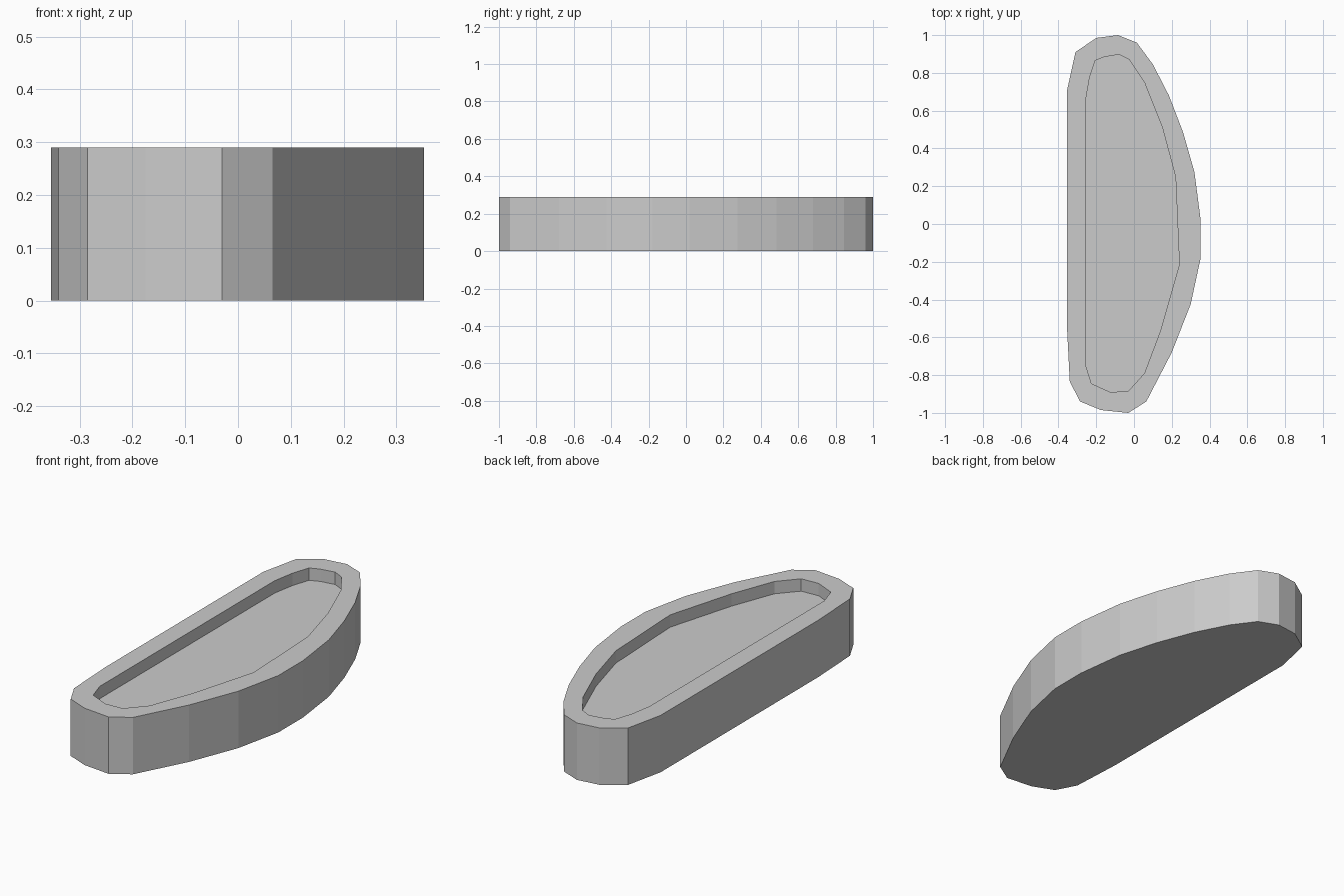
import bpy, bmesh

if "Cube" in bpy.data.objects:
    bpy.data.objects.remove(bpy.data.objects["Cube"])

HEIGHT, FLOOR = 0.29, 0.227

# Outer D-shaped outline and recess outline, both clockwise from the flat side's back end
OUTER = [(-.354, .71), (-.31, .91), (-.20, .985), (-.085, 1), (.015, .96), (.10, .845),
         (.185, .68), (.26, .485), (.32, .275), (.353, .02), (.353, -.18), (.30, -.425),
         (.20, -.68), (.065, -.94), (-.03, -1), (-.175, -.985), (-.285, -.94),
         (-.34, -.835), (-.354, -.56)]
INNER = [(-.255, .66), (-.235, .775), (-.205, .865), (-.155, .885), (-.08, .897),
         (-.025, .87), (.055, .75), (.15, .51), (.22, .25), (.24, -.215), (.14, -.565),
         (.055, -.79), (-.03, -.885), (-.125, -.89), (-.225, -.845), (-.255, -.75)]

bm = bmesh.new()


def ring(points, z):
    return [bm.verts.new((x, y, z)) for x, y in points]


def walls(a, b):
    for i in range(len(a)):
        j = (i + 1) % len(a)
        bm.faces.new((a[i], a[j], b[j], b[i]))


def loop_edges(r):
    return [bm.edges.get((r[i - 1], r[i])) for i in range(len(r))]


# Outer wall and underside
bottom, top = ring(OUTER, 0), ring(OUTER, HEIGHT)
walls(bottom, top)
bm.faces.new(bottom)

# Recess wall and floor
lip, floor = ring(INNER, HEIGHT), ring(INNER, FLOOR)
walls(lip, floor)
bm.faces.new(floor)

# Flat rim between the two outlines
bmesh.ops.triangle_fill(bm, use_beauty=True, use_dissolve=False,
                        edges=loop_edges(top) + loop_edges(lip), normal=(0, 0, 1))
bmesh.ops.recalc_face_normals(bm, faces=bm.faces[:])

mesh = bpy.data.meshes.new("tray")
bm.to_mesh(mesh)
bm.free()
tray = bpy.data.objects.new("tray", mesh)
bpy.context.collection.objects.link(tray)
